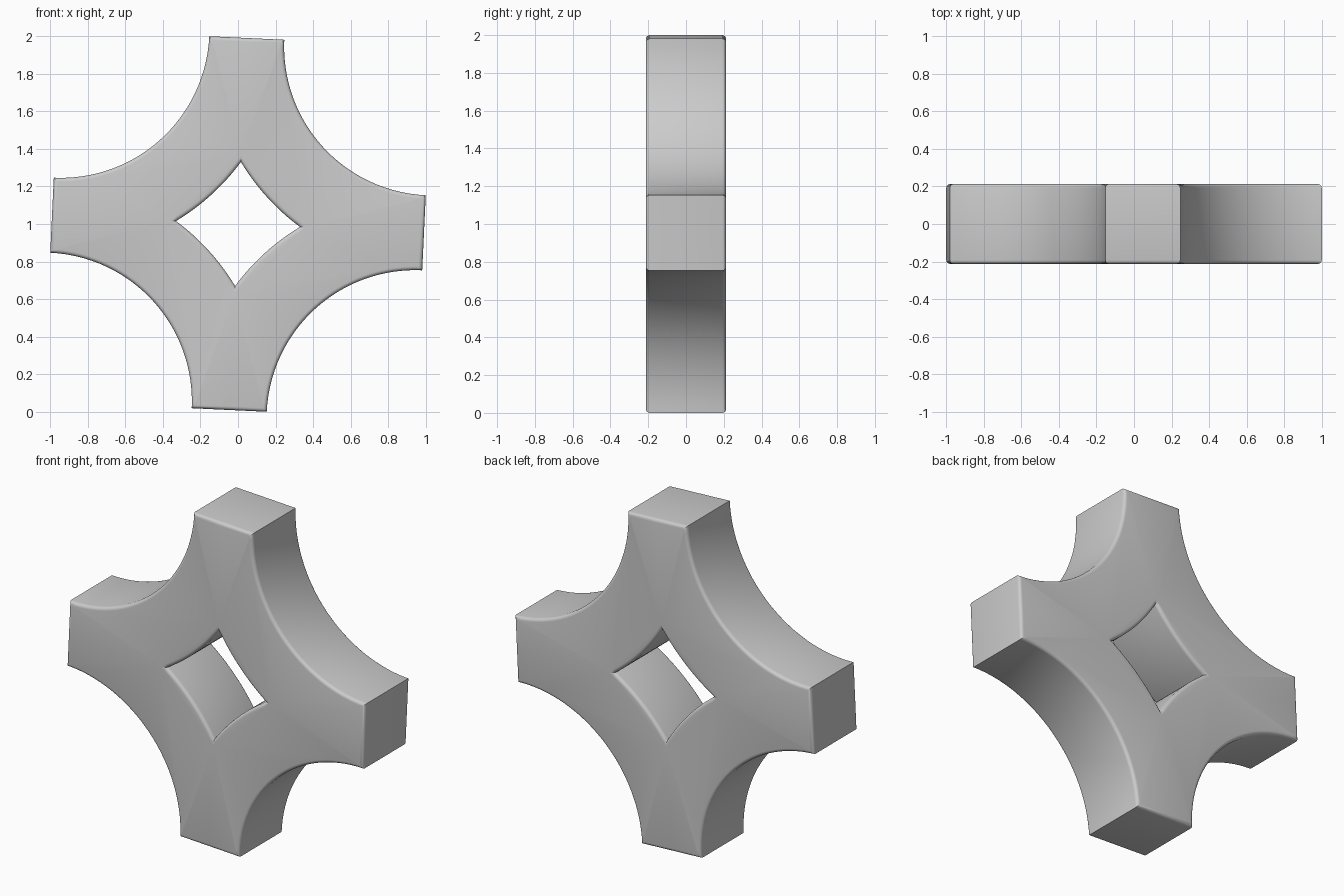
import bpy, bmesh, math
from mathutils import Matrix, Vector

if "Cube" in bpy.data.objects:
    bpy.data.objects.remove(bpy.data.objects["Cube"])

L, W, D = 0.9915, 0.2, 0.2125      # arm length, arm half width, half depth
TILT, SEG, BEVEL = math.radians(2.7), 32, 0.02


def arc(radius, a0, a1):
    """Points on a circle centred beyond the quadrant's corner."""
    return [(L + radius * math.cos(a0 + (a1 - a0) * i / SEG),
             L + radius * math.sin(a0 + (a1 - a0) * i / SEG)) for i in range(SEG + 1)]


# One quadrant: concave outer arc plus concentric inner arc of the hole
r_in = L + W
t = math.acos(L / r_in)
profile = [(0, L)] + arc(L - W, math.pi, 1.5 * math.pi) + [(L, 0)]
profile += arc(r_in, 1.5 * math.pi - t, math.pi + t)

bm = bmesh.new()
for k in range(4):
    rot = Matrix.Rotation(k * math.pi / 2, 3, 'Y')
    bm.faces.new([bm.verts.new(rot @ Vector((x, 0, z))) for x, z in profile])
bmesh.ops.remove_doubles(bm, verts=bm.verts, dist=1e-4)

# Give the plate its depth
bmesh.ops.translate(bm, verts=bm.verts, vec=(0, -D, 0))
ext = bmesh.ops.extrude_face_region(bm, geom=bm.faces[:], use_keep_orig=True)
bmesh.ops.translate(bm, vec=(0, 2 * D, 0),
                    verts=[g for g in ext['geom'] if isinstance(g, bmesh.types.BMVert)])
bmesh.ops.recalc_face_normals(bm, faces=bm.faces)

# Round only the front and back rims
rims = [e for e in bm.edges
        if abs(e.verts[0].co.y - e.verts[1].co.y) < 1e-5 and len(e.link_faces) == 2
        and e.calc_face_angle() > 1]
bmesh.ops.bevel(bm, geom=rims, offset=BEVEL, offset_type='OFFSET', segments=4,
                profile=0.5, affect='EDGES', clamp_overlap=False)

# Slight tilt, standing on the ground
bmesh.ops.transform(bm, verts=bm.verts,
                    matrix=Matrix.Translation((0, 0, 1)) @ Matrix.Rotation(TILT, 4, 'Y'))
mesh = bpy.data.meshes.new("four_armed_star")
bm.to_mesh(mesh)
bm.free()
star = bpy.data.objects.new("four_armed_star", mesh)
bpy.context.collection.objects.link(star)
bpy.context.view_layer.objects.active = star
star.select_set(True)
bpy.ops.object.shade_smooth_by_angle(angle=math.radians(30))
